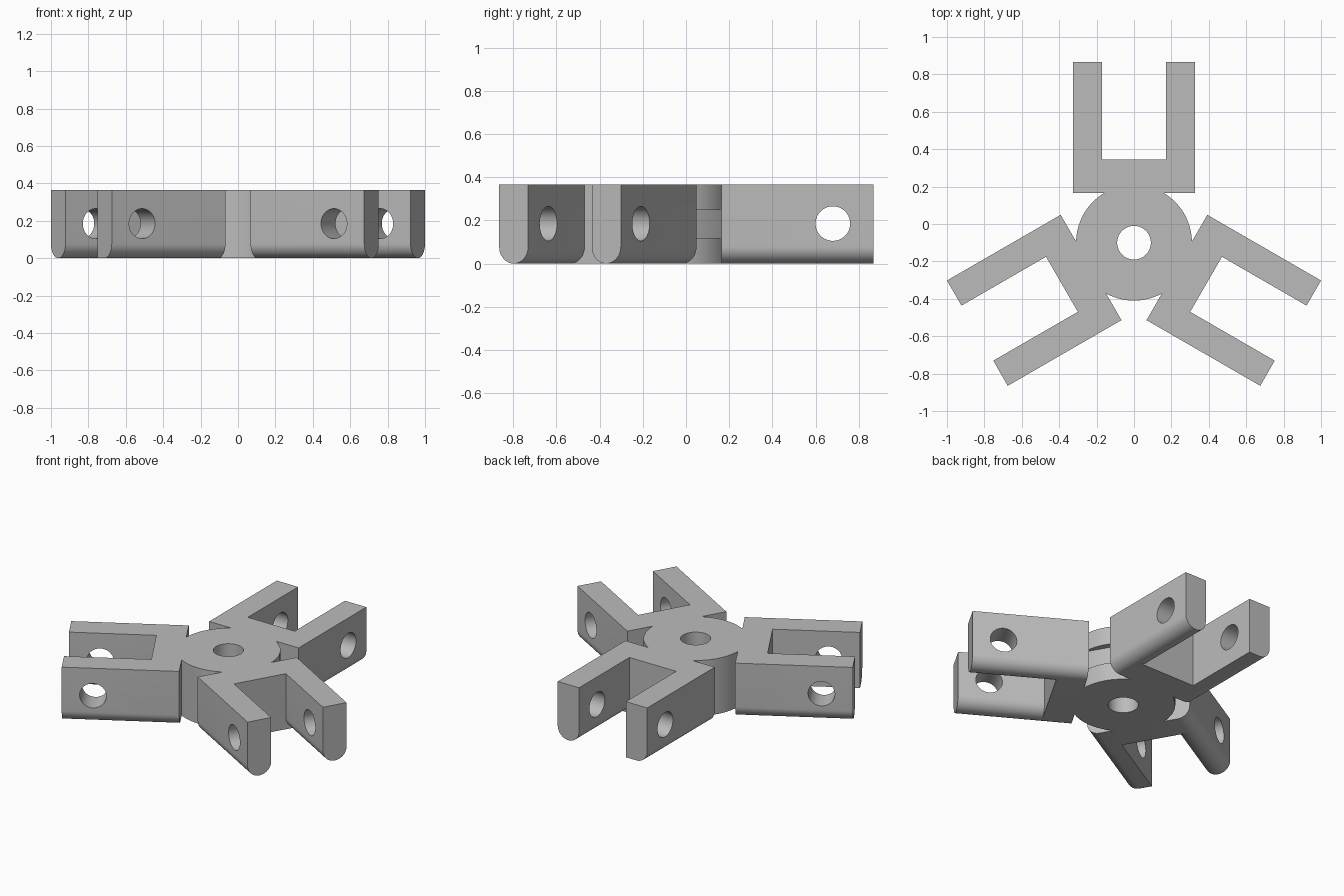
import bpy, bmesh, math
from mathutils import Matrix

if "Cube" in bpy.data.objects:
    bpy.data.objects.remove(bpy.data.objects["Cube"])

CENTRE_Y, HEIGHT = -0.10, 0.365
INNER, OUTER = 0.17, 0.325           # fork half widths
BACK, SLOT, TIP = 0.265, 0.445, 0.967  # distances from the hub axis
ROUND = (OUTER - INNER) / 2

grey = bpy.data.materials.new("plain grey")
grey.use_nodes = True
grey.diffuse_color = (0.5, 0.5, 0.5, 1)
grey.node_tree.nodes["Principled BSDF"].inputs["Base Color"].default_value = (0.5, 0.5, 0.5, 1)


def finish(name, bm, angle):
    bmesh.ops.recalc_face_normals(bm, faces=bm.faces)
    mesh = bpy.data.meshes.new(name)
    bm.to_mesh(mesh)
    bm.free()
    mesh.materials.append(grey)
    obj = bpy.data.objects.new(name, mesh)
    bpy.context.collection.objects.link(obj)
    obj.location.y = CENTRE_Y
    obj.rotation_euler.z = angle
    return obj


def bar(name, x0, x1, y0, y1, angle, left=True, right=True):
    """Bar along y whose lower long edges may be rounded."""
    points = [(x1, HEIGHT), (x0, HEIGHT)]
    arc = [math.pi / 2 * i / 12 for i in range(13)]
    if left:
        points += [(x0 + ROUND - ROUND * math.cos(a), ROUND - ROUND * math.sin(a)) for a in arc]
    else:
        points.append((x0, 0))
    if right:
        points += [(x1 - ROUND + ROUND * math.sin(a), ROUND - ROUND * math.cos(a)) for a in arc]
    else:
        points.append((x1, 0))
    bm = bmesh.new()
    face = bm.faces.new([bm.verts.new((x, y0, z)) for x, z in points])
    side = bmesh.ops.extrude_face_region(bm, geom=[face])["geom"]
    bmesh.ops.translate(bm, vec=(0, y1 - y0, 0),
                        verts=[v for v in side if isinstance(v, bmesh.types.BMVert)])
    bmesh.ops.remove_doubles(bm, verts=bm.verts, dist=1e-5)
    return finish(name, bm, angle)


def cylinder(name, radius, depth, matrix, angle=0):
    bm = bmesh.new()
    bmesh.ops.create_cone(bm, cap_ends=True, segments=64, radius1=radius,
                          radius2=radius, depth=depth, matrix=matrix)
    return finish(name, bm, angle)


def cut(obj, cutter):
    mod = obj.modifiers.new("cut", "BOOLEAN")
    mod.operation, mod.solver, mod.object = "DIFFERENCE", "EXACT", cutter
    bpy.context.view_layer.objects.active = obj
    bpy.ops.object.modifier_apply(modifier=mod.name)
    bpy.data.objects.remove(cutter)


def smooth(obj):
    bpy.ops.object.select_all(action="DESELECT")
    obj.select_set(True)
    bpy.context.view_layer.objects.active = obj
    bpy.ops.object.shade_smooth_by_angle(angle=math.radians(30))


# Central hub with its axle hole and a flat recess in one side
hub = cylinder("hub", 0.31, HEIGHT, Matrix.Translation((0, 0, HEIGHT / 2)))
cut(hub, cylinder("axle_cutter", 0.09, 1, Matrix()))
bm = bmesh.new()
bmesh.ops.create_cube(bm, size=1, matrix=Matrix.Translation((0.37, 0, HEIGHT / 2))
                      @ Matrix.Diagonal((0.2, 0.5, 0.13, 1)))
cut(hub, finish("recess_cutter", bm, math.radians(30)))
smooth(hub)

# Three forks, each a base block and two drilled prongs
for label, degrees in (("back", 0), ("left", -120), ("right", 120)):
    angle = math.radians(degrees)
    smooth(bar(label + "_fork_base", -OUTER, OUTER, BACK, SLOT, angle))
    for side, x0, x1 in (("a", INNER, OUTER), ("b", -OUTER, -INNER)):
        inner_round = side == "a" or label == "left"
        prong = bar(f"{label}_prong_{side}", x0, x1, SLOT, TIP, angle, right=inner_round)
        pin = Matrix.Translation((0, 0.78, 0.185)) @ Matrix.Rotation(math.pi / 2, 4, "Y")
        cut(prong, cylinder("pin_cutter", 0.08, 1, pin, angle))
        smooth(prong)
